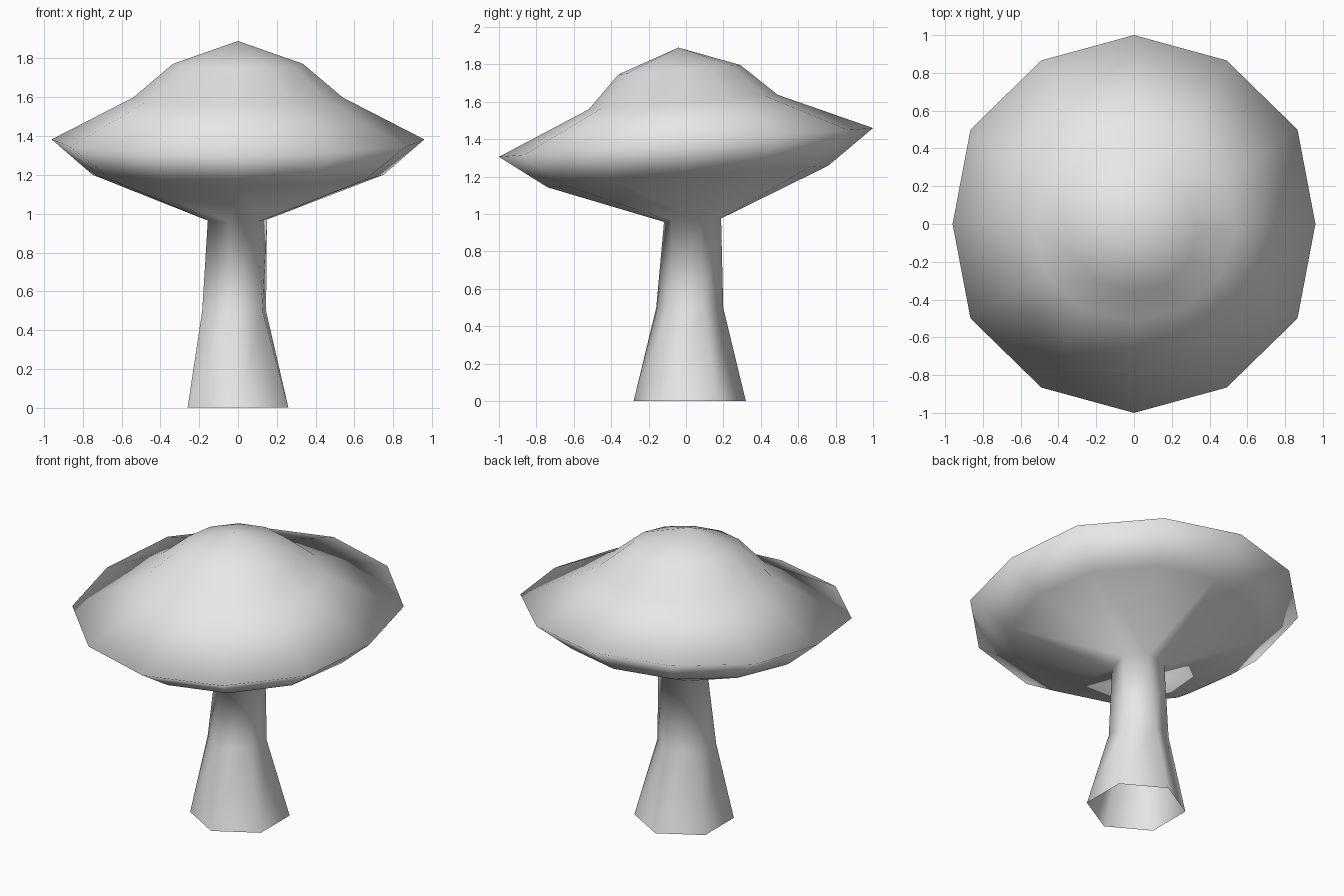
import bpy
import bmesh
from math import sin, cos, radians, tau

cube = bpy.data.objects.get("Cube")
if cube:
    bpy.data.objects.remove(cube)

# Single grey material
mat = bpy.data.materials.new("plain grey")
mat.use_nodes = True
grey = (0.8, 0.8, 0.8, 1.0)
mat.diffuse_color = grey
mat.node_tree.nodes["Principled BSDF"].inputs["Base Color"].default_value = grey

TILT = 0.077  # the cap rises towards the back
bm = bmesh.new()


def ring(sides, rx, ry, z, cx=0.0, cy=0.0, twist=0.0, tilt=0.0):
    """Closed loop of vertices, starting at the front."""
    verts = []
    for i in range(sides):
        a = tau * i / sides + radians(twist)
        x, y = cx + rx * sin(a), cy - ry * cos(a)
        verts.append(bm.verts.new((x, y, z + tilt * y)))
    return verts


def skin(lower, upper):
    """Quads between two loops of equal length."""
    n = len(lower)
    for i in range(n):
        j = (i + 1) % n
        bm.faces.new((lower[i], lower[j], upper[j], upper[i]))


# Stem: open six-sided tube, twisting slightly upwards
stem = [
    ring(6, 0.30, 0.30, 0.0, cy=0.02),
    ring(6, 0.18, 0.18, 0.50, cx=-0.02, cy=0.02, twist=-6),
    ring(6, 0.158, 0.158, 0.965, cx=-0.003, cy=0.035, twist=-15, tilt=0.06),
]
for a, b in zip(stem, stem[1:]):
    skin(a, b)

# Cap: twelve-sided tilted loops from the underside to the crown
under = ring(12, 0.75, 0.75, 1.20, cy=0.01, tilt=TILT)
rim = ring(12, 0.98, 1.0, 1.383, tilt=TILT)
for v in rim:
    # the rim is a little narrower at its two side corners
    if abs(v.co.y) < 0.01:
        v.co.x *= 0.98
    elif abs(v.co.x) > 0.8:
        v.co.x *= 1.02
shoulder = ring(12, 0.54, 0.505, 1.60, cy=-0.015, tilt=TILT)
crown = ring(12, 0.335, 0.325, 1.775, cy=-0.035, tilt=TILT)
for a, b in ((under, rim), (rim, shoulder), (shoulder, crown)):
    skin(a, b)

# Gill side: six stem corners fan out to twelve cap corners
neck = stem[-1]
for k in range(6):
    p, q, r = under[2 * k - 1], under[2 * k], under[(2 * k + 1) % 12]
    bm.faces.new((neck[k], p, q))
    bm.faces.new((neck[k], q, neck[(k + 1) % 6]))
    bm.faces.new((neck[(k + 1) % 6], q, r))

# Peak
peak = bm.verts.new((0, -0.04, 1.89))
for i in range(12):
    bm.faces.new((crown[i], crown[(i + 1) % 12], peak))

# Outward normals, smooth all over
bmesh.ops.recalc_face_normals(bm, faces=bm.faces)
for f in bm.faces:
    f.smooth = True
mesh = bpy.data.meshes.new("mushroom")
bm.to_mesh(mesh)
bm.free()
mesh.materials.append(mat)
obj = bpy.data.objects.new("mushroom", mesh)
bpy.context.collection.objects.link(obj)
